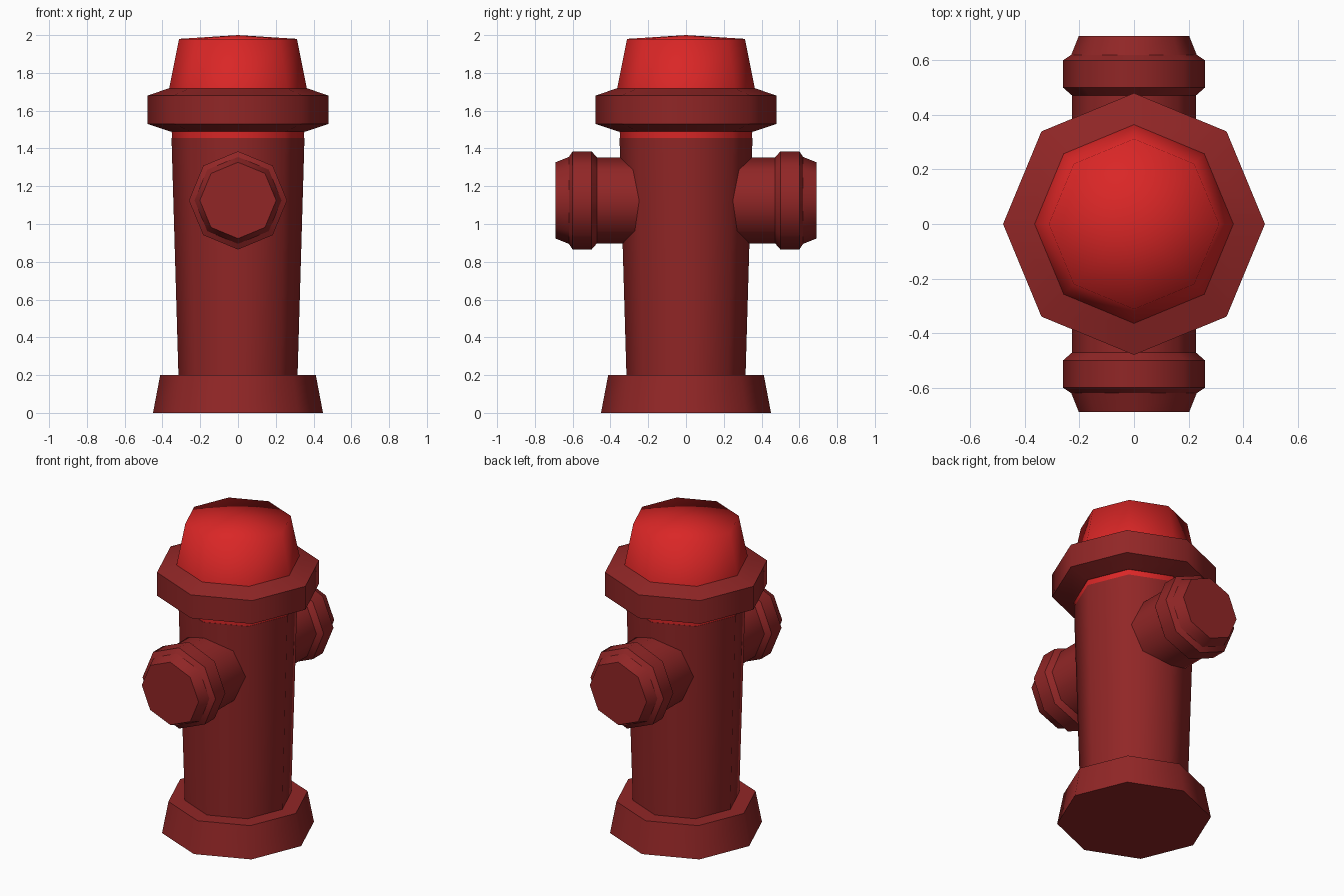
import bpy, bmesh, math
from mathutils import Matrix

if "Cube" in bpy.data.objects:
    bpy.data.objects.remove(bpy.data.objects["Cube"])

SIDES = 8


def material(name, rgb):
    m = bpy.data.materials.new(name)
    m.diffuse_color = (*rgb, 1.0)
    m.use_nodes = True
    m.node_tree.nodes["Principled BSDF"].inputs["Base Color"].default_value = m.diffuse_color
    return m


dark_red = material("dark red", (0.283, 0.0194, 0.0194))
bright_red = material("bright red", (0.70, 0.0194, 0.0194))


def lathe(name, profile, mat, matrix=Matrix(), soft=False):
    """Eight-sided lathe of (radius, height) points; rims stay sharp unless soft."""
    bm = bmesh.new()
    rings = []
    for r, z in profile:
        if r == 0:
            rings.append([bm.verts.new((0, 0, z))])
        else:
            rings.append([bm.verts.new((r * math.cos(math.tau * i / SIDES),
                                        r * math.sin(math.tau * i / SIDES), z))
                          for i in range(SIDES)])
    for a, b in zip(rings, rings[1:]):
        for i in range(SIDES):
            j = (i + 1) % SIDES
            if len(b) == 1:
                bm.faces.new((a[i], a[j], b[0]))
            else:
                bm.faces.new((a[i], a[j], b[j], b[i]))
    bm.faces.new(rings[0][::-1])
    if len(rings[-1]) > 1:
        bm.faces.new(rings[-1])
    for f in bm.faces:
        f.smooth = True
    for k, ring in enumerate(rings):
        if len(ring) > 1 and (not soft or k == 0):
            for i in range(SIDES):
                e = bm.edges.get((ring[i], ring[(i + 1) % SIDES]))
                e.smooth = False
    bm.transform(matrix)
    bmesh.ops.recalc_face_normals(bm, faces=bm.faces)
    me = bpy.data.meshes.new(name)
    bm.to_mesh(me)
    bm.free()
    me.materials.append(mat)
    ob = bpy.data.objects.new(name, me)
    bpy.context.collection.objects.link(ob)
    return ob


# Foot, barrel and the thin bright neck under the flange
lathe("base", [(0.45, 0), (0.412, 0.2)], dark_red)
lathe("barrel", [(0.315, 0.19), (0.352, 1.455)], dark_red)
lathe("neck", [(0.35, 1.44), (0.351, 1.5)], bright_red)

# Flange and bonnet
lathe("flange", [(0.36, 1.49), (0.48, 1.53), (0.48, 1.68), (0.36, 1.72)], dark_red)
lathe("bonnet", [(0.366, 1.71), (0.312, 1.98), (0, 2.0)], bright_red, soft=True)

# Front and back outlets
outlet = [(0.228, 0.2), (0.228, 0.472), (0.26, 0.5), (0.26, 0.6),
          (0.23, 0.62), (0.202, 0.69)]
for name, angle in (("front_outlet", 90), ("back_outlet", -90)):
    m = Matrix.Translation((0, 0, 1.125)) @ Matrix.Rotation(math.radians(angle), 4, 'X')
    lathe(name, outlet, dark_red, m)
